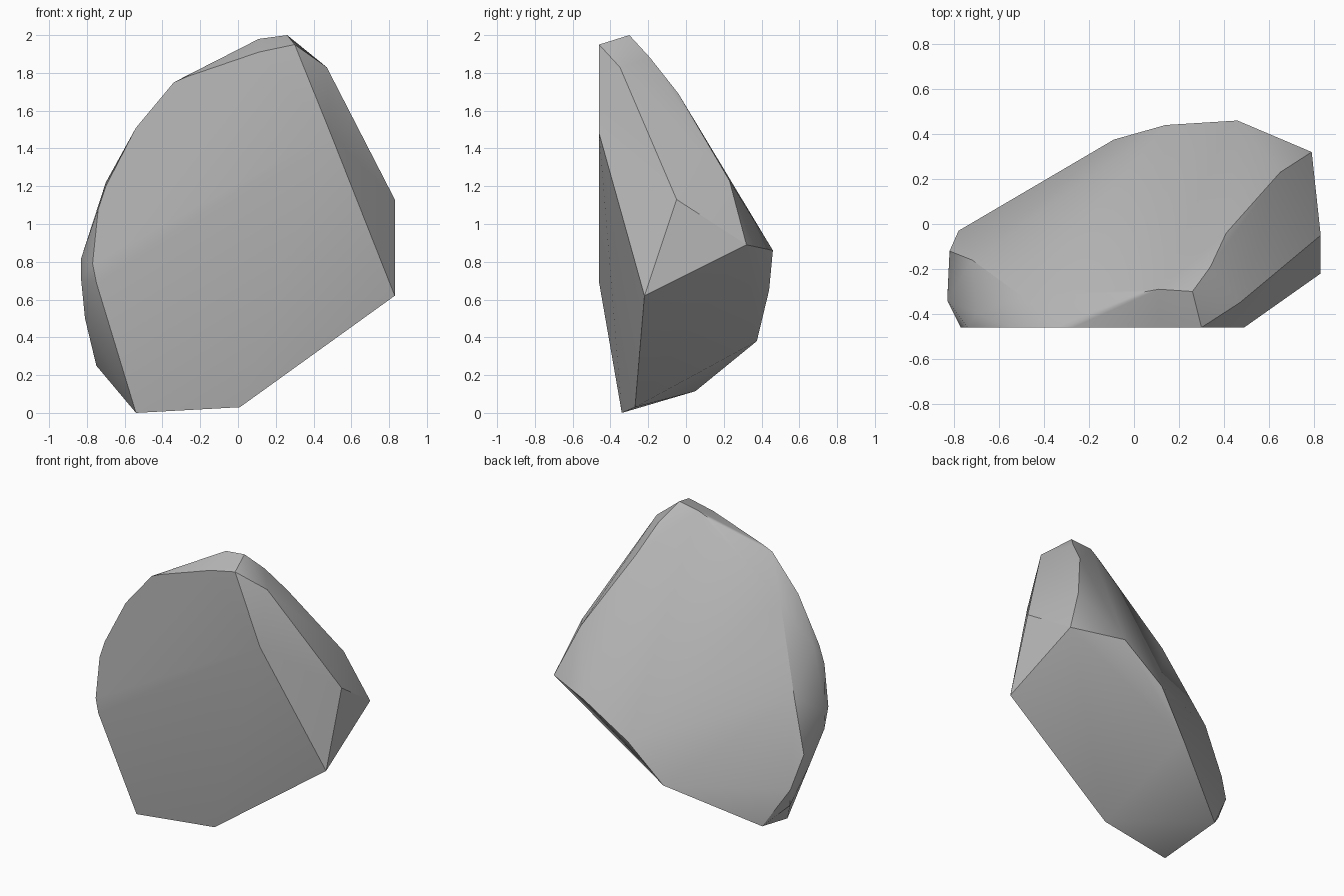
import bpy
import bmesh
import math

cube = bpy.data.objects.get("Cube")
if cube:
    bpy.data.objects.remove(cube, do_unlink=True)

# Stone colour
stone = bpy.data.materials.new("stone_grey")
stone.use_nodes = True
grey = (0.5, 0.5, 0.5, 1)
stone.diffuse_color = grey
stone.node_tree.nodes["Principled BSDF"].inputs["Base Color"].default_value = grey

# Flat front rim as (x, z), all on one vertical plane
FRONT_Y = -0.46
rim = [(0.3, 1.95), (0.49, 1.48), (-0.75, 0.69), (-0.77, 0.79), (-0.74, 1.08),
       (-0.7, 1.2), (-0.54, 1.51), (-0.34, 1.75), (-0.27, 1.78), (0.11, 1.91)]

# Base and lower edges
base = [(0.83, -0.22, 0.62), (0.01, -0.27, 0.03), (-0.54, -0.34, 0), (-0.62, 0.05, 0.115)]

# Crest and the shoulder falling to the left side
crest = [(0, -0.31, 1.92), (0.11, -0.29, 1.98), (0.26, -0.3, 2), (0.47, -0.35, 1.83),
         (0.34, -0.19, 1.88), (0.41, -0.04, 1.69), (0.65, 0.23, 1.23),
         (0.79, 0.32, 0.89), (0.83, -0.05, 1.13)]

# Bulge of the back and the rounded right edge
back = [(0.46, 0.46, 0.86), (0.14, 0.44, 0.65), (-0.09, 0.375, 0.38),
        (-0.78, -0.03, 0.38), (-0.75, -0.07, 0.25), (-0.82, -0.12, 0.6),
        (-0.81, -0.2, 0.5), (-0.83, -0.34, 0.82), (-0.83, -0.33, 0.7),
        (-0.72, -0.16, 0.95), (-0.5, -0.32, 1.5), (-0.7, -0.4, 1.22)]

# Wrap all the corners in one convex chipped stone
bm = bmesh.new()
for co in [(x, FRONT_Y, z) for x, z in rim] + base + crest + back:
    bm.verts.new(co)
hull = bmesh.ops.convex_hull(bm, input=bm.verts)
loose = {v for v in hull["geom_interior"] + hull["geom_unused"]
         if isinstance(v, bmesh.types.BMVert) and not v.link_faces}
bmesh.ops.delete(bm, geom=list(loose), context="VERTS")
bmesh.ops.dissolve_limit(bm, angle_limit=math.radians(2), verts=bm.verts, edges=bm.edges)
bmesh.ops.recalc_face_normals(bm, faces=bm.faces)
mesh = bpy.data.meshes.new("rock")
bm.to_mesh(mesh)
bm.free()
mesh.materials.append(stone)

rock = bpy.data.objects.new("rock", mesh)
bpy.context.collection.objects.link(rock)
bpy.context.view_layer.objects.active = rock
rock.select_set(True)
bpy.ops.object.shade_smooth_by_angle(angle=math.radians(30))
